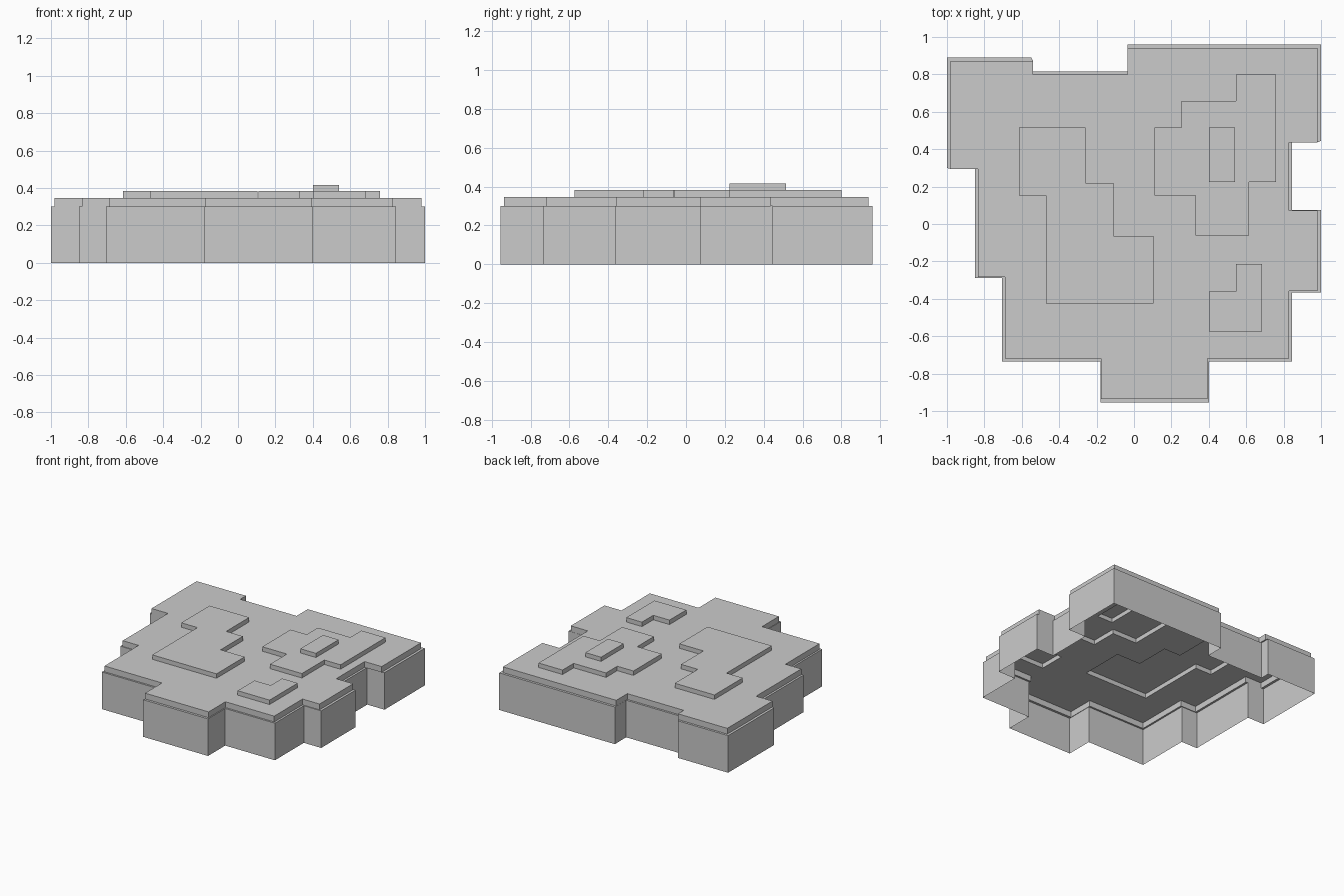
import bpy
import bmesh

if "Cube" in bpy.data.objects:
    bpy.data.objects.remove(bpy.data.objects["Cube"])

# Heights of each tier
WALL, PLATE, PANEL, CAP = 0.30, 0.347, 0.383, 0.417
INSET = 0.98

# Clockwise plan outlines
outline = [(-1, .89), (-.55, .89), (-.55, .815), (-.035, .815), (-.035, .96), (1, .96),
           (1, .445), (.845, .445), (.845, .075), (1, .075), (1, -.365), (.845, -.365),
           (.845, -.735), (.4, -.735), (.4, -.955), (-.18, -.955), (-.18, -.735),
           (-.705, -.735), (-.705, -.29), (-.85, -.29), (-.85, .3), (-1, .3)]
large = [(-.615, .515), (-.26, .515), (-.26, .22), (-.11, .22), (-.11, -.065),
         (.105, -.065), (.105, -.425), (-.47, -.425), (-.47, .153), (-.615, .153)]
stepped = [(.11, .515), (.255, .515), (.255, .658), (.545, .658), (.545, .8), (.76, .8),
           (.76, .225), (.615, .225), (.615, -.062), (.33, -.062), (.33, .153), (.11, .153)]
corner = [(.4, -.36), (.545, -.36), (.545, -.215), (.685, -.215), (.685, -.575), (.4, -.575)]
block = [(.4, .515), (.54, .515), (.54, .225), (.4, .225)]
inner = [(x * INSET, y * INSET) for x, y in outline]


def ring(bm, pts, z):
    return [bm.verts.new((x, y, z)) for x, y in pts]


def bridge(bm, low, high):
    for i in range(len(low)):
        j = (i + 1) % len(low)
        bm.faces.new((low[i], high[i], high[j], low[j]))


def cap(bm, *loops):
    """Fill the first loop, leaving the other loops as holes."""
    edges = []
    for loop in loops:
        for i, v in enumerate(loop):
            w = loop[(i + 1) % len(loop)]
            edges.append(bm.edges.get((v, w)) or bm.edges.new((v, w)))
    before = set(bm.faces)
    bmesh.ops.triangle_fill(bm, use_beauty=True, use_dissolve=False, edges=edges)
    for f in set(bm.faces) - before:
        f.normal_update()
        if f.normal.z < 0:
            f.normal_flip()


def finish(bm, name):
    mesh = bpy.data.meshes.new(name)
    bm.to_mesh(mesh)
    bm.free()
    bpy.context.collection.objects.link(bpy.data.objects.new(name, mesh))


def raised_panel(name, pts, z0, z1, hole=None):
    bm = bmesh.new()
    low, high = ring(bm, pts, z0), ring(bm, pts, z1)
    bridge(bm, low, high)
    cap(bm, high, *([ring(bm, hole, z1)] if hole else []))
    finish(bm, name)


# Hollow outer wall with a narrow ledge on top
bm = bmesh.new()
base, top, ledge = ring(bm, outline, 0), ring(bm, outline, WALL), ring(bm, inner, WALL)
bridge(bm, base, top)
bridge(bm, top, ledge)
finish(bm, "outer_wall")

# Slightly smaller top plate, open beneath the raised panels
bm = bmesh.new()
low, high = ring(bm, inner, WALL), ring(bm, inner, PLATE)
bridge(bm, low, high)
cap(bm, high, *[ring(bm, p, PLATE) for p in (large, stepped, corner)])
finish(bm, "top_plate")

# Raised panels and the small block on the stepped one
raised_panel("large_panel", large, PLATE, PANEL)
raised_panel("stepped_panel", stepped, PLATE, PANEL, block)
raised_panel("corner_panel", corner, PLATE, PANEL)
raised_panel("small_block", block, PANEL, CAP)
